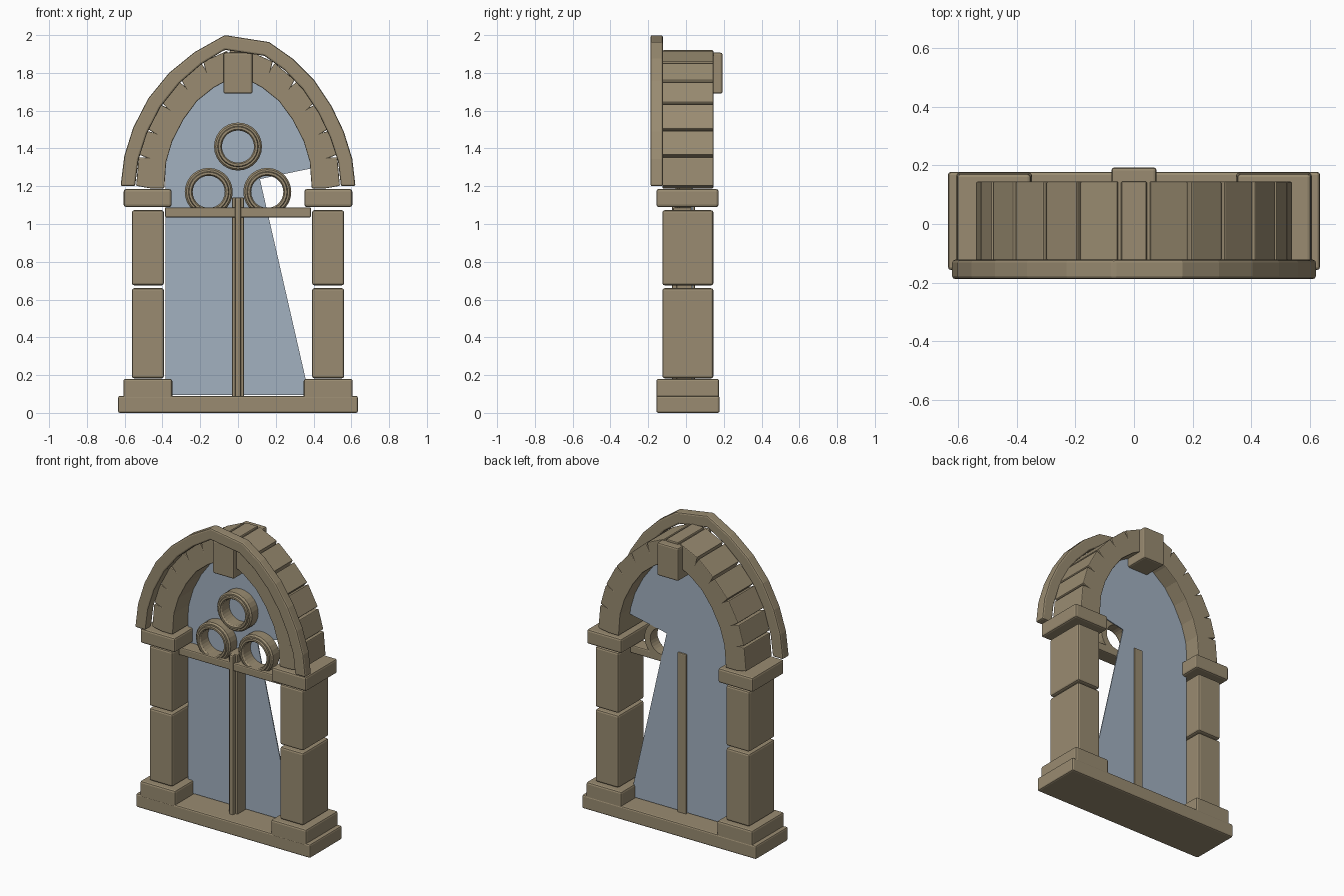
import bpy, bmesh, math
from mathutils import Vector

cube = bpy.data.objects.get("Cube")
if cube:
    bpy.data.objects.remove(cube, do_unlink=True)


def material(name, rgb):
    m = bpy.data.materials.new(name)
    m.use_nodes = True
    m.diffuse_color = (*rgb, 1)
    bsdf = next(n for n in m.node_tree.nodes if n.type == 'BSDF_PRINCIPLED')
    bsdf.inputs["Base Color"].default_value = (*rgb, 1)
    bsdf.inputs["Roughness"].default_value = 0.8
    return m


STONE = material("sandstone", (0.32, 0.26, 0.165))
GLASS = material("blue grey glass", (0.36, 0.44, 0.53))


def finish(name, bm, mat, bevel):
    bmesh.ops.recalc_face_normals(bm, faces=bm.faces)
    mesh = bpy.data.meshes.new(name)
    bm.to_mesh(mesh)
    bm.free()
    mesh.materials.append(mat)
    ob = bpy.data.objects.new(name, mesh)
    bpy.context.collection.objects.link(ob)
    if bevel:
        mod = ob.modifiers.new("Bevel", 'BEVEL')
        mod.width = bevel
        mod.segments = 2
        mod.limit_method = 'ANGLE'
        mod.angle_limit = math.radians(35)
    return ob


def prism(name, pts, y0, y1, mat=STONE, bevel=0.008):
    """Extrude an (x, z) outline from y0 to y1."""
    bm = bmesh.new()
    face = bm.faces.new([bm.verts.new((x, y0, z)) for x, z in pts])
    out = bmesh.ops.extrude_face_region(bm, geom=[face])
    verts = [v for v in out["geom"] if isinstance(v, bmesh.types.BMVert)]
    bmesh.ops.translate(bm, verts=verts, vec=(0, y1 - y0, 0))
    return finish(name, bm, mat, bevel)


def block(name, x0, x1, y0, y1, z0, z1, bevel=0.01):
    return prism(name, [(x0, z0), (x1, z0), (x1, z1), (x0, z1)], y0, y1, bevel=bevel)


def ring(name, cx, cz, profile, segments=28):
    """Revolve a closed (radius, y) profile about a front-to-back axis."""
    bm = bmesh.new()
    loops = []
    for i in range(segments):
        a = 2 * math.pi * i / segments
        loops.append([bm.verts.new((cx + r * math.cos(a), y, cz + r * math.sin(a)))
                      for r, y in profile])
    n = len(profile)
    for i in range(segments):
        a, b = loops[i], loops[(i + 1) % segments]
        for j in range(n):
            k = (j + 1) % n
            bm.faces.new((a[j], a[k], b[k], b[j]))
    return finish(name, bm, STONE, 0)


# Sill, and the two piers built from stacked blocks
block("sill", -0.635, 0.635, -0.157, 0.178, 0, 0.09)
for side, s in (("left", 1), ("right", -1)):
    for part, x0, x1, y0, y1, z0, z1 in (
            ("pier_base", 0.348, 0.607, -0.157, 0.176, 0.07, 0.18),
            ("lower_pier", 0.392, 0.562, -0.125, 0.145, 0.183, 0.66),
            ("upper_pier", 0.392, 0.562, -0.125, 0.145, 0.675, 1.073),
            ("capital", 0.352, 0.605, -0.157, 0.172, 1.09, 1.185)):
        block(f"{side}_{part}", min(s * x0, s * x1), max(s * x0, s * x1),
              y0, y1, z0, z1, bevel=0.012)

# Arch stones, with notches opening toward the outer edge
OUTER = [(0.54, 1.195), (0.525, 1.36), (0.485, 1.5), (0.41, 1.64),
         (0.305, 1.757), (0.19, 1.857), (0.05, 1.92)]
INNER = [(0.39, 1.195), (0.38, 1.33), (0.347, 1.44), (0.29, 1.55),
         (0.218, 1.65), (0.13, 1.72), (0.04, 1.77)]


def arch_stone(name, o0, o1, i0, i1):
    o0, o1, i0, i1 = (Vector(p) for p in (o0, o1, i0, i1))
    d = (o1 - o0).normalized()
    m0, m1 = (o0 + i0) / 2, (o1 + i1) / 2
    gap, lap = d * 0.007, d * 0.006
    prism(name, [i0 - lap, m0 - lap, o0 + gap, o1 - gap, m1 + lap, i1 + lap],
          -0.125, 0.145, bevel=0.005)


for side, s in (("left", 1), ("right", -1)):
    flip = lambda p: (s * p[0], p[1])
    for i in range(len(OUTER) - 1):
        arch_stone(f"{side}_arch_stone_{i + 1}", flip(OUTER[i]), flip(OUTER[i + 1]),
                   flip(INNER[i]), flip(INNER[i + 1]))
arch_stone("crown_stone", OUTER[-1], (-0.05, 1.92), INNER[-1], (-0.04, 1.77))
block("keystone", -0.077, 0.077, -0.155, 0.193, 1.69, 1.907, bevel=0.01)

# Hood moulding in front of the arch, with an off-centre crown
HOOD_OUT = [(-0.622, 1.2), (-0.602, 1.36), (-0.555, 1.51), (-0.475, 1.665),
            (-0.365, 1.80), (-0.23, 1.91), (-0.07, 2.0), (0.165, 1.963),
            (0.29, 1.875), (0.405, 1.76), (0.495, 1.625), (0.56, 1.49),
            (0.605, 1.345), (0.622, 1.2)]
HOOD_IN = [(-0.545, 1.2), (-0.527, 1.34), (-0.482, 1.48), (-0.41, 1.62),
           (-0.31, 1.745), (-0.195, 1.845), (-0.07, 1.922), (0.14, 1.89),
           (0.245, 1.815), (0.345, 1.71), (0.425, 1.59), (0.487, 1.46),
           (0.53, 1.33), (0.545, 1.2)]
prism("hood_moulding", HOOD_OUT + HOOD_IN[::-1], -0.188, -0.122, bevel=0.01)

# Tracery: rail, mullion with a rounded front roll, three rings
block("transom_rail", -0.387, 0.387, -0.068, 0.03, 1.035, 1.088, bevel=0.008)
block("mullion", -0.032, 0.032, -0.05, 0.047, 0.08, 1.14, bevel=0.006)
block("mullion_roll", -0.016, 0.016, -0.075, -0.04, 0.08, 1.14, bevel=0.01)
RING = [(0.127, 0.03), (0.127, -0.035), (0.118, -0.045), (0.108, -0.045),
        (0.104, -0.055), (0.092, -0.055), (0.085, -0.045), (0.085, 0.03)]
for name, x, z in (("top_ring", 0, 1.41), ("left_ring", 0.155, 1.17),
                   ("right_ring", -0.155, 1.17)):
    ring(name, x, z, RING)

# Glass pane with a broken-out wedge on one side
arch_edge = [(x + 0.008, z) for x, z in INNER[2:]]
pane = [(-0.385, 0.095), (0.35, 0.095), (0.358, 0.18), (0.116, 1.238), (0.392, 1.295)]
pane += arch_edge + [(-x, z) for x, z in arch_edge[::-1]] + [(-0.385, 1.3)]
prism("glass_pane", pane, 0.03, 0.036, GLASS, bevel=0)
